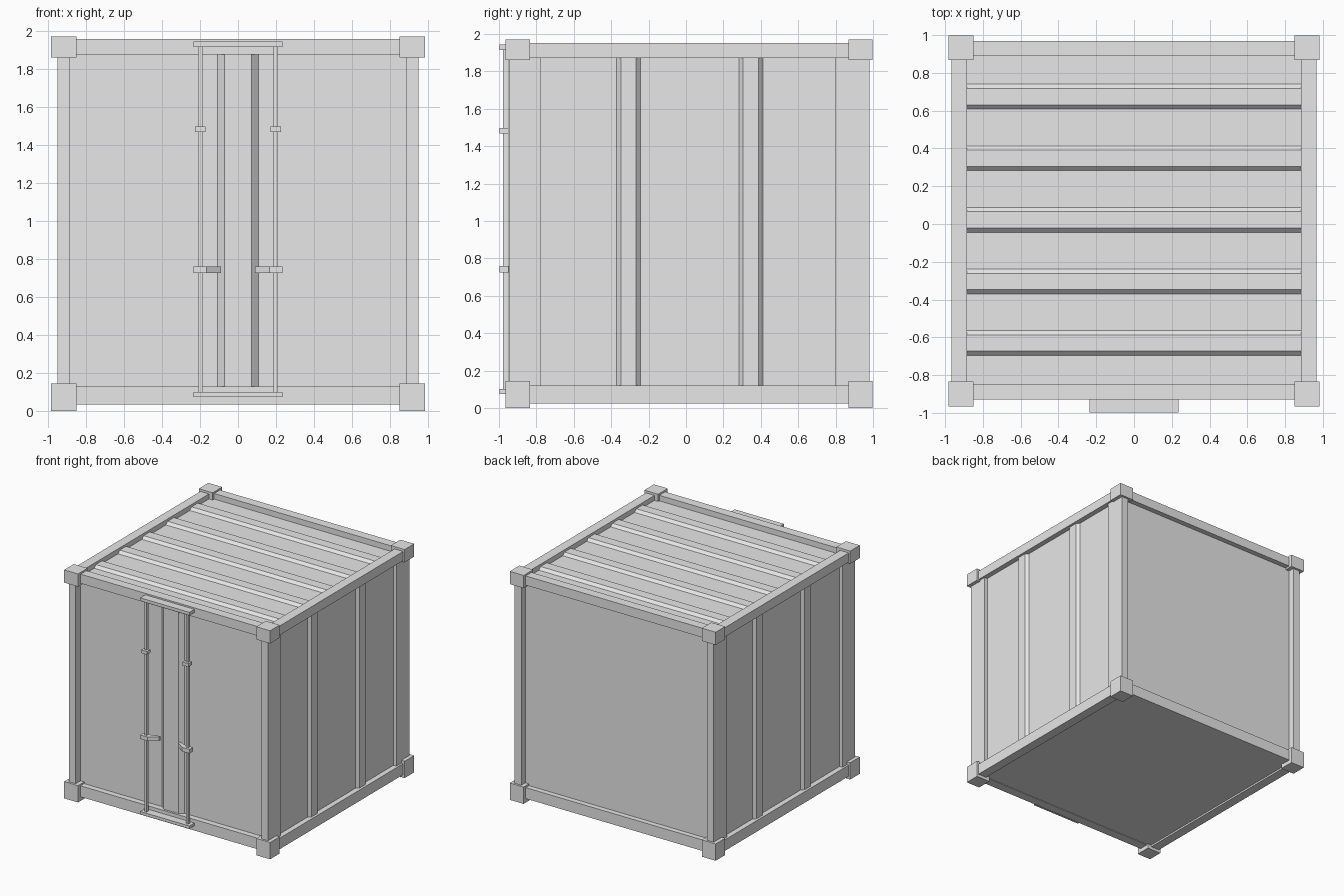
import bpy
import bmesh
from mathutils import Vector

cube = bpy.data.objects.get("Cube")
if cube:
    bpy.data.objects.remove(cube, do_unlink=True)

grey = bpy.data.materials.new("light_grey")
grey.use_nodes = True
grey.diffuse_color = (0.8, 0.8, 0.8, 1)
grey.node_tree.nodes["Principled BSDF"].inputs["Base Color"].default_value = (0.8, 0.8, 0.8, 1)


def prism(name, profile, axis, lo, hi):
    """Extrude a closed profile along x (profile in y, z) or z (profile in x, y)."""
    bm = bmesh.new()
    place = (lambda a, b: (lo, a, b)) if axis == "x" else (lambda a, b: (a, b, lo))
    face = bm.faces.new([bm.verts.new(place(a, b)) for a, b in profile])
    step = Vector((hi - lo, 0, 0)) if axis == "x" else Vector((0, 0, hi - lo))
    top = bmesh.ops.extrude_face_region(bm, geom=[face])["geom"]
    bmesh.ops.translate(bm, vec=step, verts=[v for v in top if isinstance(v, bmesh.types.BMVert)])
    bmesh.ops.recalc_face_normals(bm, faces=bm.faces)
    mesh = bpy.data.meshes.new(name)
    bm.to_mesh(mesh)
    bm.free()
    mesh.materials.append(grey)
    obj = bpy.data.objects.new(name, mesh)
    bpy.context.collection.objects.link(obj)
    return obj


def box(name, x, y, z):
    return prism(name, [(x[0], y[0]), (x[1], y[0]), (x[1], y[1]), (x[0], y[1])], "z", *z)


def mirrored(side, lo, hi):
    return tuple(sorted((side * lo, side * hi)))


def ribbed(start, end, back, base, crest, centres, half, slope):
    """Outline of a sheet with raised trapezoid ribs on one face."""
    pts = [(start, back), (start, base)]
    for c in centres:
        pts += [(c - half, base), (c - half + slope, crest), (c + half - slope, crest), (c + half, base)]
    return pts + [(end, base), (end, back)]


FRONT, BACK = -0.93, 0.97
LEVELS = {"lower": ((0, 0.145), (0.035, 0.13), (0.025, 0.12)),
          "upper": ((1.86, 1.97), (1.875, 1.955), (1.87, 1.95))}
ENDS = {"front": ((-0.965, -0.835), (FRONT, FRONT + 0.08), (-0.947, -0.775)),
        "back": ((0.868, 0.998), (BACK - 0.08, BACK), (0.80, 0.98))}

# Frame: corner blocks, rails and posts
for level, (block_z, end_z, side_z) in LEVELS.items():
    for end, (block_y, rail_y, post_y) in ENDS.items():
        box(f"{level}_{end}_rail", (-0.9, 0.9), rail_y, end_z)
        for side, word in ((1, "left"), (-1, "right")):
            box(f"{level}_{end}_{word}_corner", mirrored(side, 0.85, 0.982), block_y, block_z)
    for side, word in ((1, "left"), (-1, "right")):
        box(f"{level}_{word}_rail", mirrored(side, 0.885, 0.967), (-0.9, 0.93), side_z)

for side, word in ((1, "left"), (-1, "right")):
    for end, (block_y, rail_y, post_y) in ENDS.items():
        box(f"{end}_{word}_post", mirrored(side, 0.885, 0.95), post_y, (0.1, 1.9))
    # Ribbed side walls
    outline = ribbed(-0.8, 0.82, 0.89, 0.922, 0.946, (-0.307, 0.347), 0.064, 0.023)
    prism(f"{word}_wall", [(side * x, y) for y, x in outline], "z", 0.1, 1.9)

# Doors with the raised centre strip, back wall, roof and floor
prism("doors", ribbed(-0.9, 0.9, -0.855, -0.88, -0.912, (0,), 0.107, 0.035), "z", 0.1, 1.9)
box("back_wall", (-0.9, 0.9), (0.89, 0.925), (0.1, 1.9))
roof_ribs = [-0.63 + 0.326 * i for i in range(5)]
prism("roof", ribbed(-0.88, 0.92, 1.88, 1.907, 1.93, roof_ribs, 0.066, 0.023), "x", -0.89, 0.89)
box("floor", (-0.89, 0.89), (-0.88, 0.92), (0.04, 0.1))

# Door locking gear
for name, z in (("lower_lock_plate", (0.075, 0.1)), ("upper_lock_plate", (1.915, 1.942))):
    box(name, (-0.235, 0.235), (-0.998, -0.925), z)
for side, word in ((1, "left"), (-1, "right")):
    box(f"{word}_lock_bar", mirrored(side, 0.187, 0.209), (-0.978, -0.95), (0.09, 1.925))
    box(f"{word}_bar_bracket", mirrored(side, 0.17, 0.225), (-0.998, -0.95), (1.468, 1.496))
    handle = [(0.235, -0.998), (0.165, -0.998), (0.09, -0.945),
              (0.09, -0.925), (0.165, -0.95), (0.235, -0.95)]
    prism(f"{word}_handle", [(side * x, y) for x, y in handle], "z", 0.725, 0.76)
